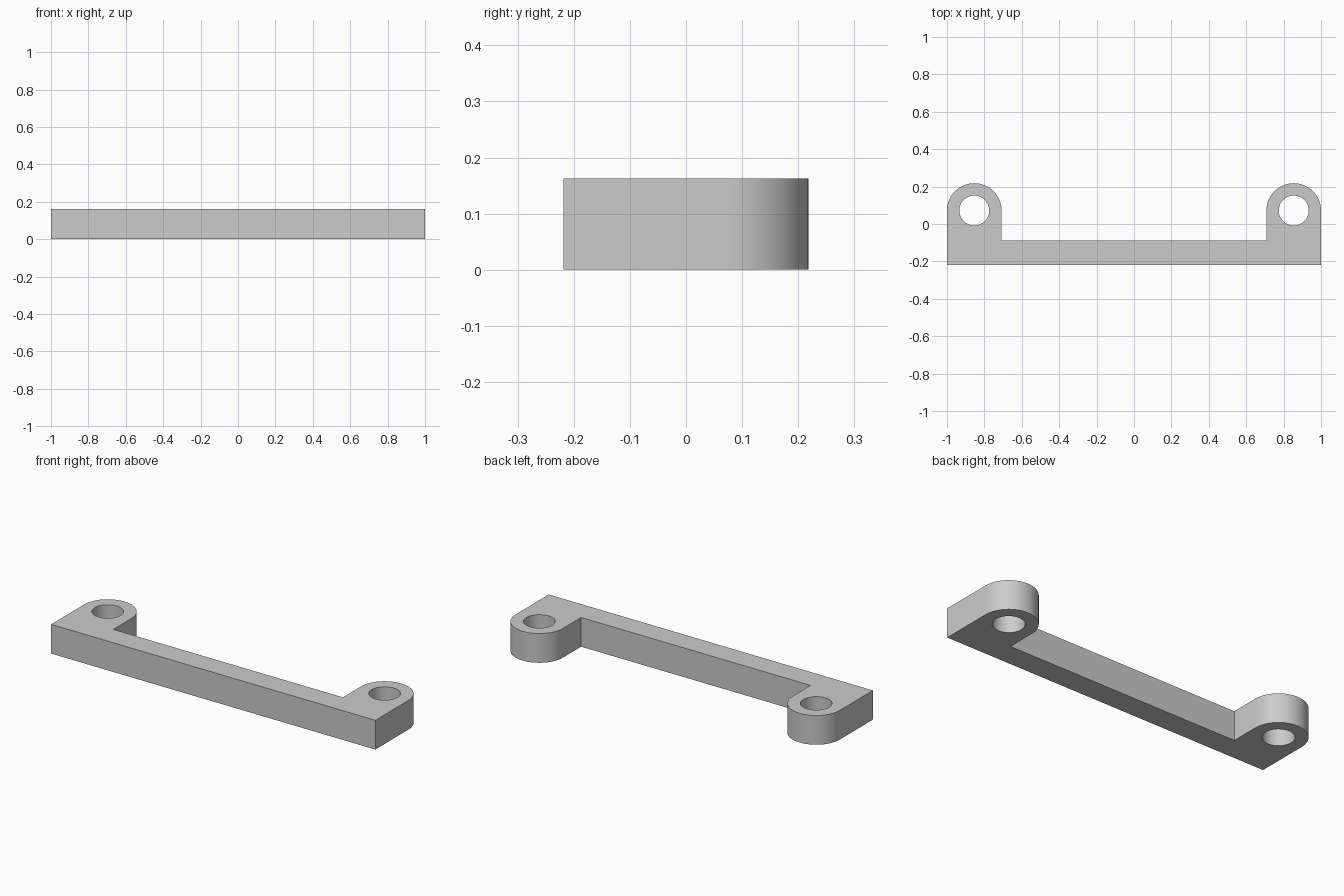
import bpy, bmesh
from math import cos, sin, pi

cube = bpy.data.objects.get("Cube")
if cube:
    bpy.data.objects.remove(cube, do_unlink=True)

HEIGHT = 0.163
FRONT, BAR_BACK = -0.218, -0.087
LUG_R, HOLE_R = 0.146, 0.08
LUG_X, LUG_Y = 1 - LUG_R, 0.218 - LUG_R


def arc(cx, radius, start, end, steps):
    """Points along an arc around a lug centre."""
    angles = [start + (end - start) * i / steps for i in range(steps + 1)]
    return [(cx + radius * cos(a), LUG_Y + radius * sin(a)) for a in angles]


# Bracket outline: bar with a rounded lug at each end
inner = LUG_X - LUG_R
outline = [(-1, FRONT), (1, FRONT)]
outline += arc(LUG_X, LUG_R, 0, pi, 32)
outline += [(inner, BAR_BACK), (-inner, BAR_BACK)]
outline += arc(-LUG_X, LUG_R, 0, pi, 32)

# Screw holes through the lugs
holes = [arc(side * LUG_X, HOLE_R, 0, 2 * pi, 48)[:-1] for side in (-1, 1)]

# Filled profile extruded to the full height
curve = bpy.data.curves.new("bracket_profile", "CURVE")
curve.dimensions = "2D"
curve.fill_mode = "BOTH"
curve.extrude = HEIGHT / 2
for loop in [outline] + holes:
    spline = curve.splines.new("POLY")
    spline.points.add(len(loop) - 1)
    for point, (x, y) in zip(spline.points, loop):
        point.co = (x, y, HEIGHT / 2, 1)
    spline.use_cyclic_u = True

profile = bpy.data.objects.new("bracket_profile", curve)
bpy.context.collection.objects.link(profile)
bpy.context.view_layer.update()
mesh = bpy.data.meshes.new_from_object(
    profile.evaluated_get(bpy.context.evaluated_depsgraph_get()))
bpy.data.objects.remove(profile, do_unlink=True)

# Weld caps to walls and set the base on the ground
bm = bmesh.new()
bm.from_mesh(mesh)
bmesh.ops.remove_doubles(bm, verts=bm.verts, dist=0.0001)
base = min(v.co.z for v in bm.verts)
bmesh.ops.translate(bm, verts=bm.verts, vec=(0, 0, -base))
bmesh.ops.recalc_face_normals(bm, faces=bm.faces)
bm.to_mesh(mesh)
bm.free()

bracket = bpy.data.objects.new("mounting_bracket", mesh)
bpy.context.collection.objects.link(bracket)

# Plain grey finish
grey = bpy.data.materials.new("light_grey")
grey.use_nodes = True
colour = (0.6, 0.6, 0.6, 1)
grey.diffuse_color = colour
grey.node_tree.nodes["Principled BSDF"].inputs["Base Color"].default_value = colour
mesh.materials.clear()
mesh.materials.append(grey)

# Smooth round walls, crisp edges
bpy.ops.object.select_all(action="DESELECT")
bracket.select_set(True)
bpy.context.view_layer.objects.active = bracket
bpy.ops.object.shade_smooth_by_angle(angle=pi / 6)
